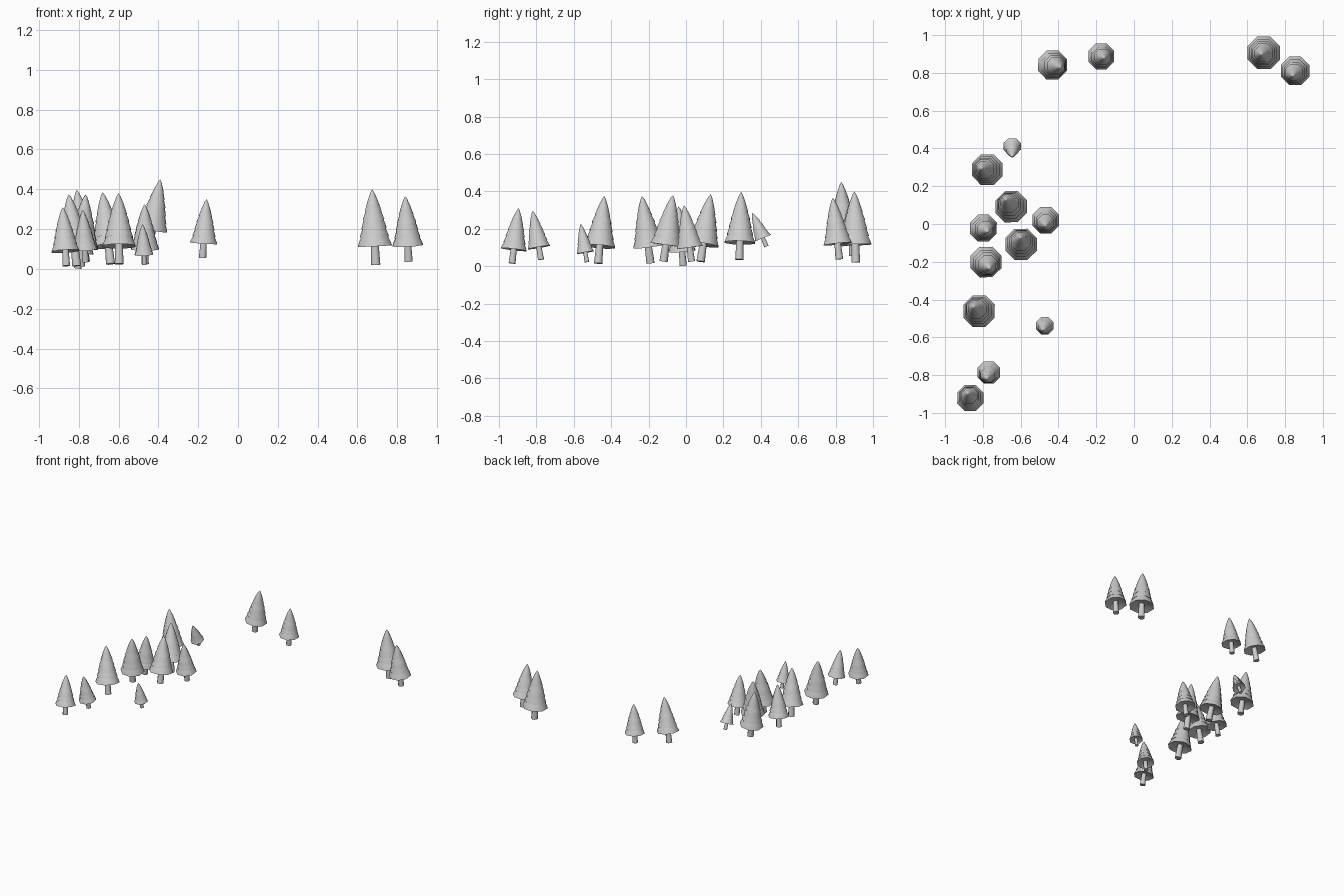
import bpy, bmesh
from math import cos, sin, pi, radians
from mathutils import Vector, Matrix

if "Cube" in bpy.data.objects:
    bpy.data.objects.remove(bpy.data.objects["Cube"])

SIDES = 8


def lathe(name, profile):
    """Spin a (radius, height) profile into a faceted mesh; radius 0 makes a pole."""
    bm = bmesh.new()
    rings = []
    for r, z in profile:
        if r == 0:
            rings.append([bm.verts.new((0, 0, z))] * SIDES)
        else:
            rings.append([bm.verts.new((r * cos(2 * pi * (i + .5) / SIDES),
                                        r * sin(2 * pi * (i + .5) / SIDES), z))
                          for i in range(SIDES)])
    for a, b in zip(rings, rings[1:]):
        for i in range(SIDES):
            j = (i + 1) % SIDES
            bm.faces.new(list(dict.fromkeys((a[i], a[j], b[j], b[i]))))
    bmesh.ops.recalc_face_normals(bm, faces=bm.faces)
    mesh = bpy.data.meshes.new(name)
    bm.to_mesh(mesh)
    bm.free()
    for p in mesh.polygons:
        p.use_smooth = True
    mesh.set_sharp_from_angle(angle=radians(50))
    return mesh


# Foliage: stacked flared tiers, (rim radius, rim height), skirt radius and tree height are 1
tiers = [(1.0, .25), (.85, .37), (.74, .48), (.63, .60), (.49, .71)]
foliage_profile = [(0, .30), (.55, .29)]
for k, (r, z) in enumerate(tiers):
    foliage_profile.append((r, z))
    if k + 1 < len(tiers):
        nr, nz = tiers[k + 1]
        foliage_profile += [((r + nr) / 2 - .02, (z + nz) / 2), (nr * .88, nz + .015)]
foliage_profile += [(.30, .85), (.12, .955), (0, 1)]
foliage_mesh = lathe("foliage", foliage_profile)

# Trunk: short tapered post
trunk_mesh = lathe("trunk", [(0, 0), (.27, 0), (.22, .33), (0, .33)])

# Each tree: trunk base point, tip point, skirt radius
trees = [
    ((-.445, .845, .11), (-.39, .83, .45), .083),
    ((-.178, .89, .055), (-.158, .88, .35), .074),
    ((.692, .908, .02), (.674, .90, .40), .093),
    ((.857, .82, .037), (.84, .785, .365), .082),
    ((-.765, .285, .035), (-.81, .295, .397), .088),
    ((-.645, .43, .105), (-.645, .355, .285), .05),
    ((-.64, .078, .025), (-.68, .132, .385), .09),
    ((-.467, .03, .025), (-.469, -.01, .325), .076),
    ((-.805, -.015, .003), (-.775, -.04, .32), .077),
    ((-.597, -.12, .025), (-.60, -.07, .38), .09),
    ((-.79, -.19, .016), (-.765, -.235, .375), .088),
    ((-.81, -.47, .015), (-.85, -.437, .375), .09),
    ((-.47, -.53, .022), (-.48, -.563, .225), .05),
    ((-.765, -.775, .035), (-.78, -.82, .296), .065),
    ((-.862, -.93, .015), (-.88, -.895, .31), .075),
]

for n, (base, tip, radius) in enumerate(trees, 1):
    base, tip = Vector(base), Vector(tip)
    axis = tip - base
    lean = Vector((0, 0, 1)).rotation_difference(axis).to_matrix().to_4x4()
    place = (Matrix.Translation(base) @ lean
             @ Matrix.Diagonal((radius, radius, axis.length, 1)))
    for part, mesh in (("foliage", foliage_mesh), ("trunk", trunk_mesh)):
        ob = bpy.data.objects.new(f"tree_{n}_{part}", mesh)
        ob.matrix_world = place
        bpy.context.collection.objects.link(ob)
